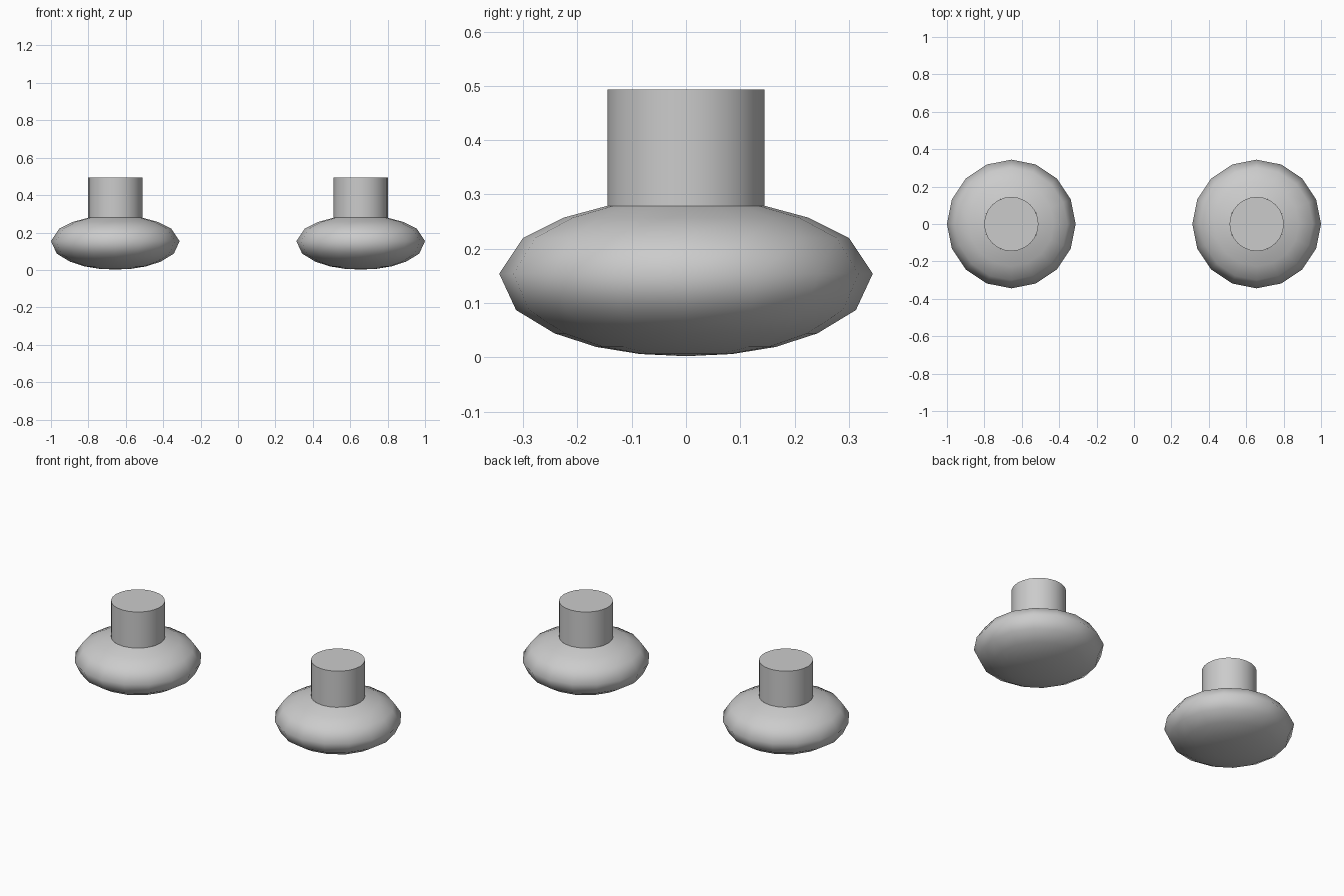
import bpy, bmesh, math

if "Cube" in bpy.data.objects:
    bpy.data.objects.remove(bpy.data.objects["Cube"])

OFFSET = 0.656
SIDES = 16

# Profiles as (radius, height), bottom to top
PAD = [(0, 0.002), (0.085, 0.006), (0.165, 0.019), (0.242, 0.044), (0.313, 0.087),
       (0.344, 0.154), (0.300, 0.220), (0.226, 0.257), (0.145, 0.279)]
STEM = [(0.145, 0.279), (0.145, 0.493), (0, 0.493)]


def lathe(name, profile, x, sides):
    bm = bmesh.new()
    verts = [bm.verts.new((r, 0, z)) for r, z in profile]
    edges = [bm.edges.new(pair) for pair in zip(verts, verts[1:])]
    bmesh.ops.spin(bm, geom=verts + edges, axis=(0, 0, 1), cent=(0, 0, 0),
                   angle=math.tau, steps=sides)
    bmesh.ops.remove_doubles(bm, verts=bm.verts, dist=0.0005)
    bmesh.ops.recalc_face_normals(bm, faces=bm.faces)
    # make sure the open shell faces outward
    side = max(bm.faces, key=lambda f: f.calc_center_median().xy.length)
    if side.normal.xy.dot(side.calc_center_median().xy) < 0:
        bmesh.ops.reverse_faces(bm, faces=bm.faces)
    mesh = bpy.data.meshes.new(name)
    bm.to_mesh(mesh)
    bm.free()
    obj = bpy.data.objects.new(name, mesh)
    bpy.context.collection.objects.link(obj)
    obj.location.x = x
    bpy.ops.object.select_all(action='DESELECT')
    obj.select_set(True)
    bpy.context.view_layer.objects.active = obj
    bpy.ops.object.shade_smooth_by_angle(angle=math.radians(65))
    return obj


# A rounded pad with a cylindrical stem on each side
for label, sign in (("left", -1), ("right", 1)):
    lathe(f"{label}_pad", PAD, sign * OFFSET, SIDES)
    lathe(f"{label}_stem", STEM, sign * OFFSET, 24)
